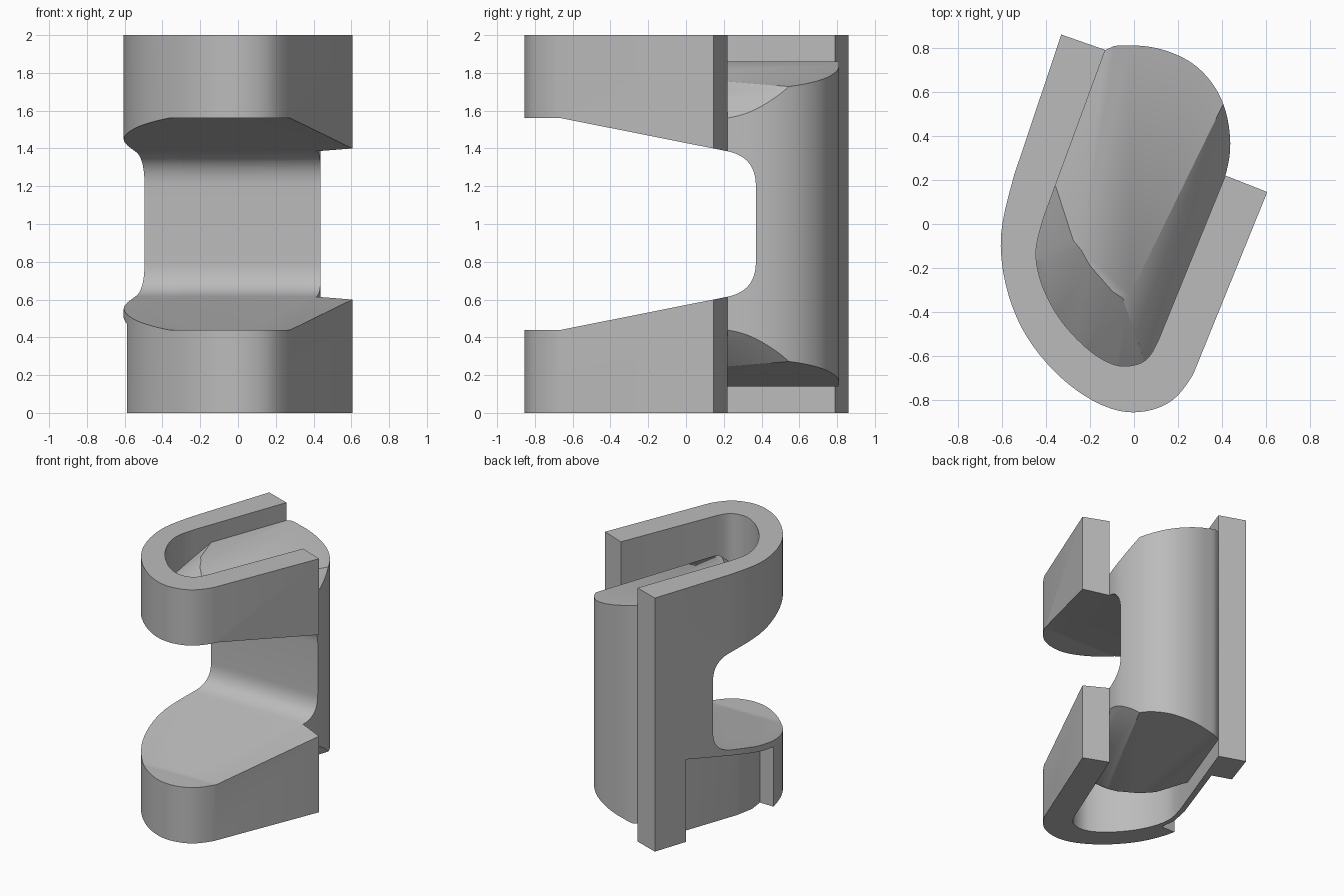
import bpy, bmesh, math
from mathutils import Vector

if "Cube" in bpy.data.objects:
    bpy.data.objects.remove(bpy.data.objects["Cube"], do_unlink=True)

grey = bpy.data.materials.new("plain grey")
grey.use_nodes = True
GREY = (0.5, 0.5, 0.5, 1)
grey.diffuse_color = GREY
grey.node_tree.nodes["Principled BSDF"].inputs["Base Color"].default_value = GREY


def smooth_path(pts, steps=6):
    """Catmull-Rom curve through the middle points, straight first and last legs."""
    p = [Vector(q) for q in pts]
    out = [p[0]]
    for i in range(1, len(p) - 2):
        a, b, c, d = p[i - 1:i + 3]
        span = (c - b).length
        m1 = ((c - b).normalized() + (b - a).normalized()).normalized() * span
        m2 = ((d - c).normalized() + (c - b).normalized()).normalized() * span
        for k in range(steps):
            t = k / steps
            out.append(b * (2*t**3 - 3*t*t + 1) + m1 * (t**3 - 2*t*t + t)
                       + c * (3*t*t - 2*t**3) + m2 * (t**3 - t*t))
    return out + [p[-2], p[-1]]


def prism(name, pts, low, high, axis="z", planes=()):
    """Extrude a profile along an axis, then trim it by planes (point, outward normal)."""
    bm = bmesh.new()
    place = (lambda u, v: (u, v, low)) if axis == "z" else (lambda u, v: (low, u, v))
    face = bm.faces.new([bm.verts.new(place(*q)) for q in pts])
    moved = bmesh.ops.extrude_face_region(bm, geom=[face])["geom"]
    shift = Vector((0, 0, high - low)) if axis == "z" else Vector((high - low, 0, 0))
    bmesh.ops.translate(bm, vec=shift, verts=[v for v in moved if isinstance(v, bmesh.types.BMVert)])
    for co, no in planes:
        geom = bm.verts[:] + bm.edges[:] + bm.faces[:]
        cut = bmesh.ops.bisect_plane(bm, geom=geom, dist=1e-5, plane_co=co, plane_no=no, clear_outer=True)
        edges = [e for e in cut["geom_cut"] if isinstance(e, bmesh.types.BMEdge) and e.is_boundary]
        if edges:
            bmesh.ops.holes_fill(bm, edges=edges, sides=0)
    bmesh.ops.recalc_face_normals(bm, faces=bm.faces)
    mesh = bpy.data.meshes.new(name)
    bm.to_mesh(mesh)
    bm.free()
    obj = bpy.data.objects.new(name, mesh)
    bpy.context.collection.objects.link(obj)
    mesh.materials.append(grey)
    return obj


def activate(obj):
    bpy.ops.object.select_all(action="DESELECT")
    obj.select_set(True)
    bpy.context.view_layer.objects.active = obj


def cut(obj, cutter):
    mod = obj.modifiers.new("cut", "BOOLEAN")
    mod.operation, mod.solver, mod.object = "DIFFERENCE", "EXACT", cutter
    activate(obj)
    bpy.ops.object.modifier_apply(modifier=mod.name)


# U-shaped frame, open towards the back
outer = smooth_path([(-.33, .86), (-.545, .22), (-.605, -.1), (-.53, -.43), (-.36, -.67),
                     (-.15, -.82), (0, -.855), (.16, -.81), (.27, -.68), (.605, .145)])
inner = smooth_path([(-.13, .79), (-.41, .03), (-.445, -.15), (-.38, -.36), (-.23, -.55),
                     (-.1, -.635), (-.03, -.645), (.05, -.62), (.11, -.53), (.415, .22)])
frame = prism("u_frame", outer + inner[::-1], 0, 2)

# Core inside the frame: convex body with tilted ends and sloping rims
back = smooth_path([(.11, -.53), (.415, .22), (.437, .37), (.395, .57), (.29, .71),
                    (.15, .785), (0, .81), (-.13, .79), (-.41, .03)])[1:-2]
planes = []


def end_plane(x, y, z, normal):
    """Trim both ends alike, mirrored about mid height."""
    nx, ny, nz = normal
    planes.append(((x, y, z), (nx, ny, nz)))
    planes.append(((x, y, 2 - z), (nx, ny, -nz)))


end_plane(0, 0, 1.86, (0, 0, 1))
end_plane(0, 0, 1.806, (.243, -.037, 1))
end_plane(.24, .2, 1.752, (.923 * 1.24, -.385 * 1.24, 1))
for angle, reach, z in ((198, .285, 1.86), (210, .285, 1.855), (220, .272, 1.85),
                        (235, .292, 1.83), (252, .332, 1.81), (270, .365, 1.79),
                        (290, .345, 1.785), (315, .25, 1.77)):
    c, s = math.cos(math.radians(angle)), math.sin(math.radians(angle))
    end_plane(c * reach, s * reach, z, (c * .8, s * .8, 1))
core = prism("core", inner + back[1:-1], 0, 2, planes=planes)

# Wide notch through the front, rounded at its inner corners
lower = [(-1.2, .44), (-.66, .44)]
for k in range(13):
    t = k / 12
    y = .22 * (1 - t)**2 + .37 * (1 - (1 - t)**2)
    z = .615 * (1 - t)**2 + .645 * 2 * t * (1 - t) + .8 * t * t
    lower.append((y, z))
notch = prism("notch_cutter", lower + [(y, 2 - z) for y, z in reversed(lower)], -1, 1, "x")

# Pocket in the outside of the lower left-hand wall
pocket = prism("pocket_cutter",
               [(-.8, .73), (-.27, .545), (-.455, .02), (-.485, -.13), (-.47, -.25), (-.8, -.25)],
               -.5, 1, planes=[((0, 0, .525), (0, -.21, 1))])

cut(frame, notch)
cut(frame, pocket)
cut(core, notch)
for helper in (notch, pocket):
    bpy.data.objects.remove(helper, do_unlink=True)
for obj in (frame, core):
    activate(obj)
    bpy.ops.object.shade_smooth_by_angle(angle=math.radians(30))
